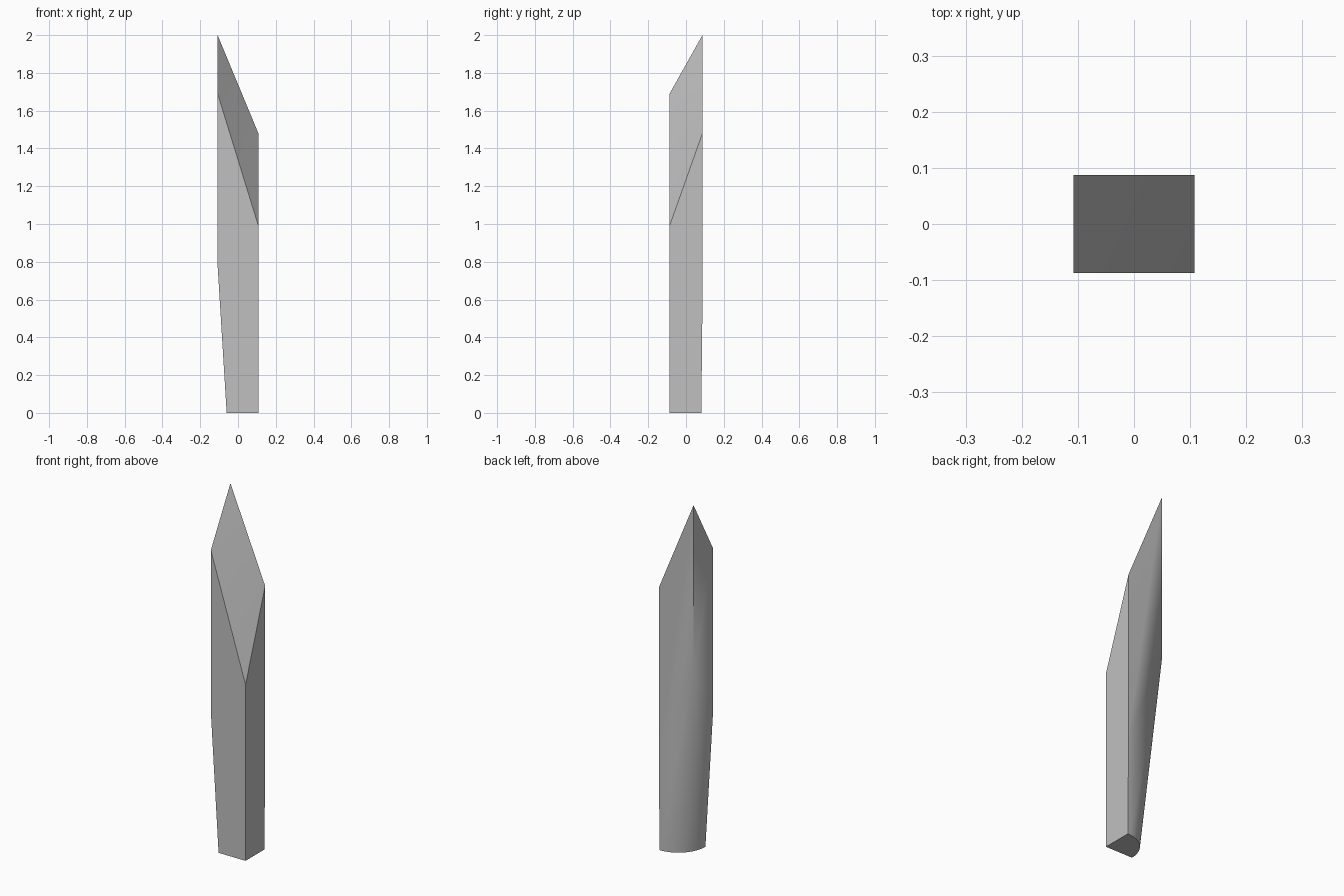
import bpy
import bmesh
from math import cos, sin, pi

cube = bpy.data.objects.get("Cube")
if cube:
    bpy.data.objects.remove(cube, do_unlink=True)

# Plain grey material
grey = bpy.data.materials.new("plain_grey")
grey.use_nodes = True
colour = (0.53, 0.53, 0.53, 1)
grey.diffuse_color = colour
grey.node_tree.nodes["Principled BSDF"].inputs["Base Color"].default_value = colour

X, Y = 0.108, 0.087      # half width and half depth
RADIUS = 0.168           # rounded corner at the foot
STEPS = 16

bm = bmesh.new()

# Slanted tip corners
tip_fr = bm.verts.new((X, -Y, 0.99))
tip_br = bm.verts.new((X, Y, 1.48))
tip_bl = bm.verts.new((-X, Y, 2.0))
tip_fl = bm.verts.new((-X, -Y, 1.69))

# Shoulder corners, where the straight walls start to taper
mid_br = bm.verts.new((X, Y, 0.56))
mid_bl = bm.verts.new((-X, Y, 1.08))
mid_fl = bm.verts.new((-X, -Y, 0.78))

# Quarter-round foot
foot = bm.verts.new((X, -Y, 0))
arc = []
for i in range(STEPS + 1):
    a = pi / 2 * (1 + i / STEPS)
    arc.append(bm.verts.new((X + RADIUS * cos(a), -Y + RADIUS * sin(a), 0)))

faces = [
    (tip_fl, tip_fr, tip_br), (tip_fl, tip_br, tip_bl),   # slanted tip
    (foot, tip_fr, tip_fl, mid_fl, arc[-1]),              # front wall
    (foot, arc[0], mid_br, tip_br, tip_fr),               # side wall
    (mid_br, mid_bl, tip_bl, tip_br),                     # back wall
    (mid_bl, mid_fl, tip_fl, tip_bl),                     # other side wall
    (arc[0], mid_bl, mid_br), (arc[-1], mid_fl, mid_bl),  # taper flats
    [foot] + arc[::-1],                                   # underside
]
# Rounded taper fanning out of the back corner
faces += [(a, b, mid_bl) for a, b in zip(arc, arc[1:])]
for f in faces:
    bm.faces.new(f)
bmesh.ops.recalc_face_normals(bm, faces=bm.faces[:])

mesh = bpy.data.meshes.new("pointed_post")
bm.to_mesh(mesh)
bm.free()
mesh.materials.append(grey)
post = bpy.data.objects.new("pointed_post", mesh)
bpy.context.collection.objects.link(post)

# Smooth taper with crisp corners
bpy.ops.object.select_all(action='DESELECT')
post.select_set(True)
bpy.context.view_layer.objects.active = post
bpy.ops.object.shade_smooth_by_angle(angle=pi / 9)
